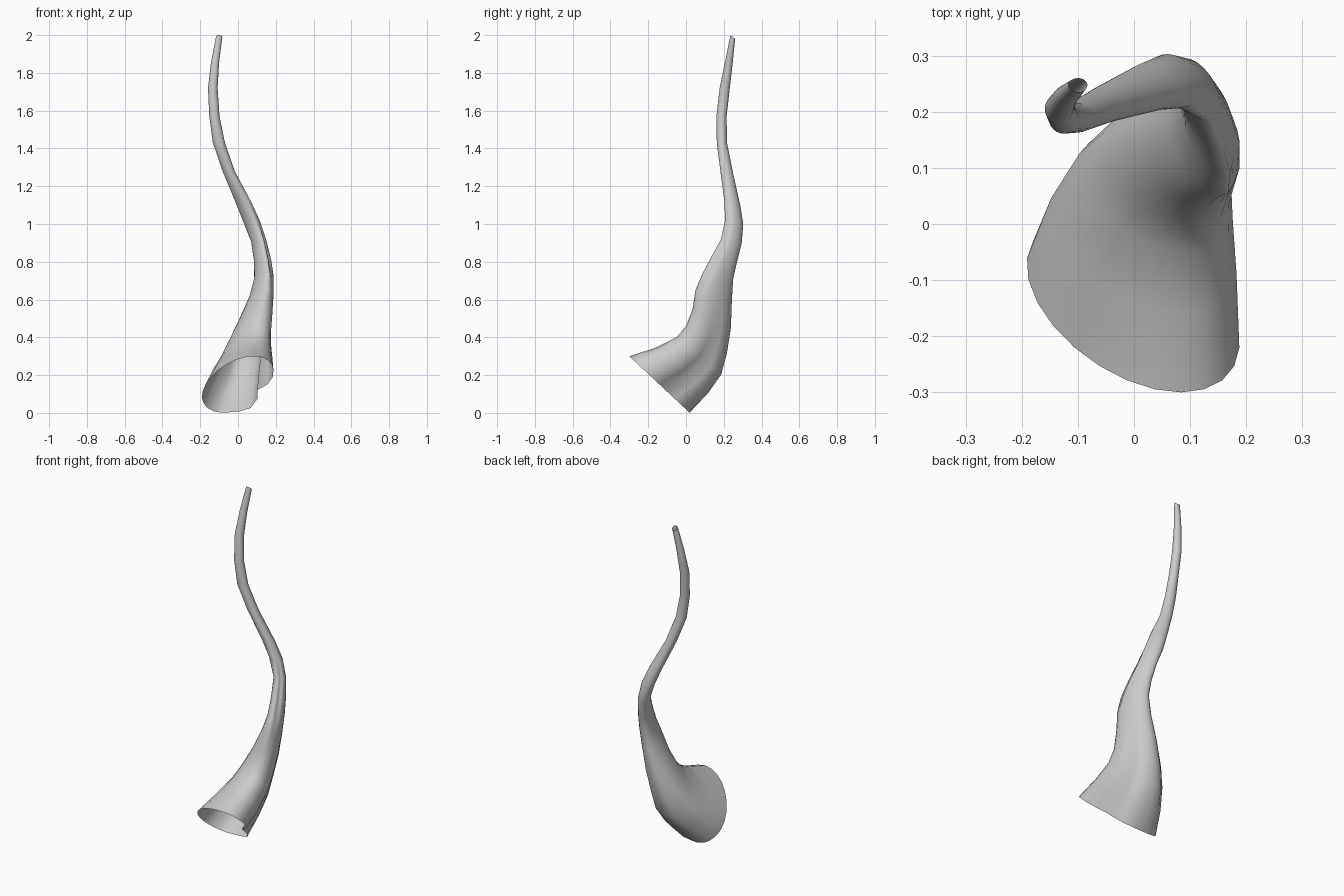
import bpy, bmesh
from math import sin, cos, radians, exp

SIDES = 24

# Horn sections: front edge y,z / back edge y,z / left x, right x
SECTIONS = [
    (-.30, .30, .02, .00, -.193, .188),
    (-.16, .345, .12, .10, -.155, .183),
    (-.05, .40, .19, .20, -.105, .176),
    (.00, .46, .22, .31, -.060, .174),
    (.035, .55, .24, .45, .000, .182),
    (.05, .65, .243, .60, .060, .190),
    (.083, .73, .25, .71, .086, .190),
    (.125, .81, .27, .80, .085, .178),
    (.185, .92, .295, .90, .070, .152),
    (.207, 1.02, .303, 1.0, .030, .118),
    (.203, 1.12, .287, 1.1, -.010, .072),
    (.182, 1.28, .247, 1.28, -.082, -.017),
    (.163, 1.43, .217, 1.43, -.133, -.069),
    (.161, 1.57, .215, 1.57, -.152, -.098),
    (.178, 1.72, .232, 1.72, -.159, -.108),
    (.207, 1.86, .247, 1.85, -.143, -.100),
    (.235, 2.0, .26, 1.98, -.117, -.083),
]
# Depth of the side groove near the mouth and of the upper front groove
MOUTH_GROOVE = {0: .27, 1: .26, 2: .22, 3: .14, 4: .06}
NECK_GROOVE = {5: .08, 6: .2, 7: .32, 8: .28, 9: .12}
# Flattening of the back left of the bell
BACK_FLAT = {0: .03, 1: .12, 2: .16, 3: .13, 4: .08}


def bump(deg, centre, width):
    d = (deg - centre + 180) % 360 - 180
    return exp(-(d / width) ** 2)


def section(k, row):
    fy, fz, by, bz, xl, xr = row
    skew = -27 if k < 9 else -27 * max(0, (12 - k) / 4)
    m, n, f = (d.get(k, 0) for d in (MOUTH_GROOVE, NECK_GROOVE, BACK_FLAT))
    pts = []
    for j in range(SIDES):
        deg = 360 * j / SIDES
        r = 1 - m * bump(deg, 15, 13) + .65 * m * bump(deg, 46, 18)
        r -= n * bump(deg, -50, 20) + f * bump(deg, 122, 28)
        s = r * sin(radians(deg))
        c = r * cos(radians(deg - skew))
        pts.append(((xl + xr) / 2 + (xr - xl) / 2 * c,
                    (fy + by) / 2 + (by - fy) / 2 * s,
                    (fz + bz) / 2 + (bz - fz) / 2 * s))
    return pts


# Open, single-walled horn lofted through the sections
bm = bmesh.new()
rings = [[bm.verts.new(p) for p in section(k, row)] for k, row in enumerate(SECTIONS)]
for a, b in zip(rings, rings[1:]):
    for j in range(SIDES):
        n = (j + 1) % SIDES
        bm.faces.new((a[j], a[n], b[n], b[j])).smooth = True
mesh = bpy.data.meshes.new("horn")
bm.to_mesh(mesh)
bm.free()
horn = bpy.data.objects.new("horn", mesh)
bpy.context.collection.objects.link(horn)
